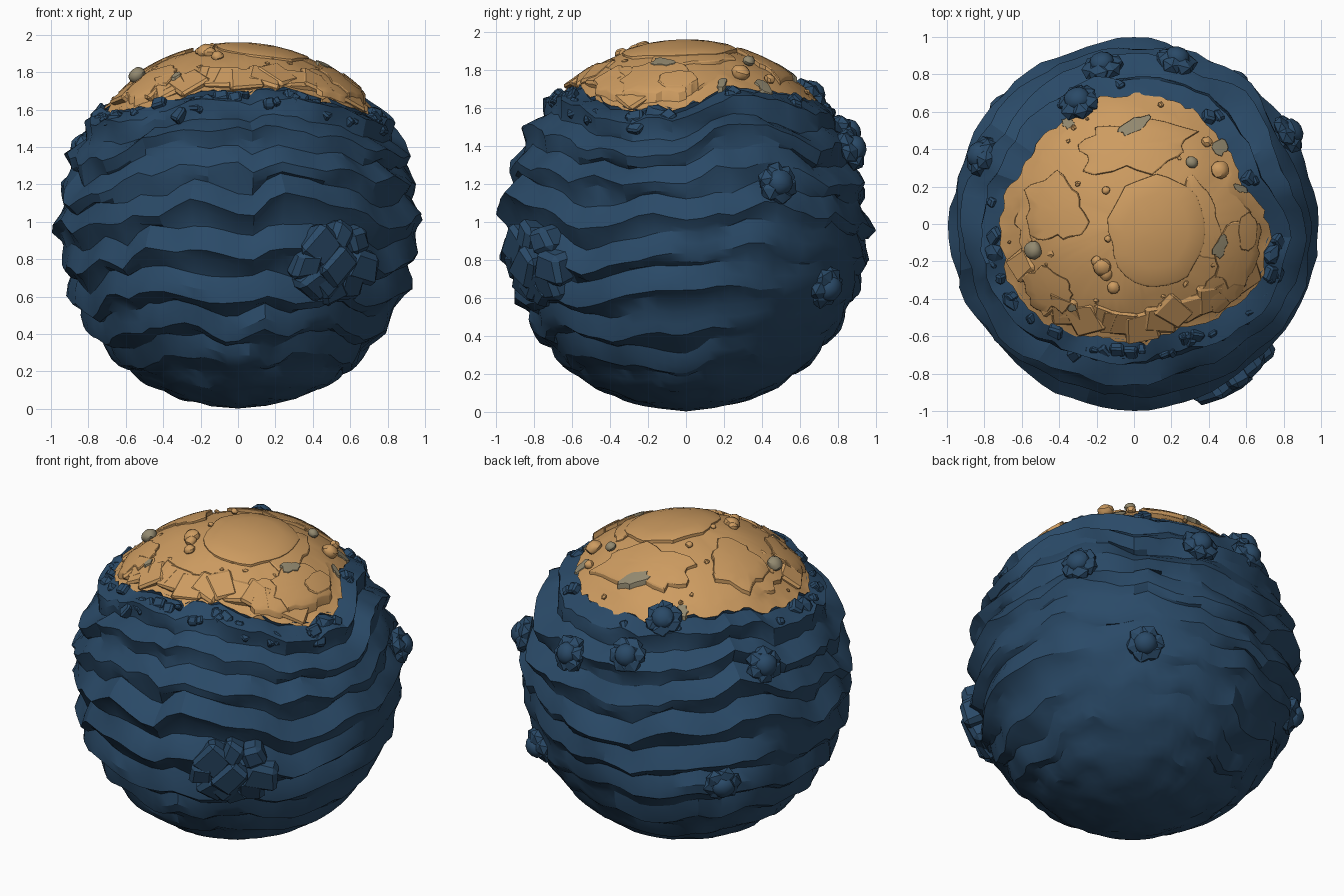
import bpy, bmesh, math, random
from mathutils import Vector, Matrix, noise

random.seed(7)
if "Cube" in bpy.data.objects:
    bpy.data.objects.remove(bpy.data.objects["Cube"])

CENTRE = Vector((0, 0, 1))
TAU = 2 * math.pi


def material(name, rgb):
    m = bpy.data.materials.new(name)
    m.use_nodes = True
    m.diffuse_color = (*rgb, 1)
    m.node_tree.nodes["Principled BSDF"].inputs["Base Color"].default_value = (*rgb, 1)
    return m


BLUE = material("deep_blue", (0.023, 0.068, 0.137))
TAN = material("sandy_tan", (0.61, 0.33, 0.118))
GREY = material("dusty_grey", (0.29, 0.25, 0.16))


def finish(bm, name, mat, angle=25):
    bmesh.ops.recalc_face_normals(bm, faces=bm.faces)
    bmesh.ops.translate(bm, verts=bm.verts, vec=CENTRE)
    mesh = bpy.data.meshes.new(name)
    bm.to_mesh(mesh)
    bm.free()
    mesh.materials.append(mat)
    ob = bpy.data.objects.new(name, mesh)
    bpy.context.collection.objects.link(ob)
    bpy.ops.object.select_all(action="DESELECT")
    bpy.context.view_layer.objects.active = ob
    ob.select_set(True)
    bpy.ops.object.shade_smooth_by_angle(angle=math.radians(angle))


def polar(r, theta, az):
    return Vector((math.sin(theta) * math.cos(az), math.sin(theta) * math.sin(az), math.cos(theta))) * r


def wobble(az, freq, seed):
    return noise.noise(Vector((math.cos(az) * freq, math.sin(az) * freq, seed)))


def around(count):
    return [TAU * i / count for i in range(count)]


def skin(bm, rings, caps=(None, None)):
    """Join closed rings of points with quads, with an optional point at each end."""
    rows = [[bm.verts.new(p) for p in ring] for ring in rings]
    n = len(rows[0])
    for a, b in zip(rows, rows[1:]):
        for i in range(n):
            j = (i + 1) % n
            bm.faces.new((a[i], a[j], b[j], b[i]))
    for point, row in zip(caps, (rows[0], rows[-1])):
        if point is not None:
            v = bm.verts.new(point)
            for i in range(n):
                bm.faces.new((v, row[i], row[(i + 1) % n]))


# Outline of the sandy cap: distance from the axis at even steps around it
OUTLINE = (.72, .6, .65, .69, .70, .68, .67, .67, .72, .73, .73, .65, .63, .61, .68, .73)


def cap_edge(az):
    f = (az % TAU) / TAU * len(OUTLINE)
    i = int(f)
    a, b = OUTLINE[i % 16], OUTLINE[(i + 1) % 16]
    r = a + (b - a) * (f - i) + 0.03 * wobble(az, 6, 3) + 0.025 * wobble(az, 13, 8)
    return math.asin(r / 0.94)


# Ridged body: each ridge is a valley, a long outward slope, a crest and an underside
RIDGES = 11
PROFILE = ((0.0, 0.0), (0.3, 0.5), (0.58, 1.0), (0.8, 0.4))
levels = [((k + t) / RIDGES, h) for k in range(RIDGES) for t, h in PROFILE][:-2]
body_az = around(72)
rings = [[polar(0.86, cap_edge(a) * 0.8, a) for a in body_az],
         [polar(0.938, cap_edge(a) * 0.985, a) for a in body_az]]
for u, h in levels:
    ring = []
    k = math.floor(u * RIDGES + 1e-6)
    for az in body_az:
        edge = cap_edge(az)
        fade = min(1, u * 5) * min(1, (1 - u) * 3)
        shift = 0.12 * wobble(az, 1.3, 20 + k * 0.15) + 0.1 * wobble(az, 4.2, 5 + k * 0.5)
        theta = edge + (math.pi - edge) * u + fade * shift
        # The back left side and the underside are worn smooth
        calm = 1 - 0.85 * max(0, math.cos(az - 0.85)) ** 3 * min(1, max(0, u * 3 - 0.4))
        fading = min(1, max(0.08, (1 - u) * 2.2 - 0.15))
        amp = 0.064 * calm * fading * max(0.2, 0.95 + 1.3 * wobble(az, 2.4, 40 + k * 2.3))
        base = 0.946 + 0.046 * min(1, max(0, u - 0.3) * 1.9)
        rough = noise.noise(polar(5.5, theta, az)) + 0.6 * noise.noise(polar(11, theta, az))
        r = base + amp * (h - 0.35) + 0.018 * rough * min(1, fade + 0.3)
        ring.append(polar(min(r, 1.0), theta, az))
    rings.append(ring)
bm = bmesh.new()
skin(bm, rings, (Vector((0, 0, 0.86)), Vector((0, 0, -0.998))))
finish(bm, "ridged_body", BLUE, 24)

# Sandy cap with a blocky cliff along the front
rings = []
for s, lift in ((.15, 1), (.3, 1), (.45, 1), (.6, 1), (.74, 1), (.85, 1), (.87, 0), (.93, 0), (1, 0)):
    ring = []
    for az in around(120):
        front = min(1, max(0, 0.35 - math.sin(az)) * 2)
        notch = 0.1 * noise.noise(Vector((round(az * 5.5) * 1.7, 0.3, 0.5))) * (0.7 < s < 0.9)
        r = 0.928 + 0.02 * front * lift + 0.012 * (1 - front) + 0.008 * wobble(az, 4 * s, 12 + s * 5)
        if s == 1:
            r = 0.942
        ring.append(polar(r, cap_edge(az) * (s + notch), az))
    rings.append(ring)
bm = bmesh.new()
skin(bm, rings, (Vector((0, 0, 0.945)), None))
finish(bm, "sandy_cap", TAN)


def on_sphere(x, y, r):
    return Vector((x, y, math.sqrt(max(0, r * r - x * x - y * y))))


def plate(name, x, y, w, d, turn, top, mat=TAN, jag=0.25, sides=28):
    """Irregular slab following the curve of the globe."""
    def ring(scale, r):
        pts = []
        for a in around(sides):
            k = scale * (1 + jag * wobble(a, 2.2, x * 9 + y * 5))
            p = Matrix.Rotation(turn, 2) @ Vector((w * k * math.cos(a), d * k * math.sin(a)))
            pts.append(on_sphere(x + p.x, y + p.y, r))
        return pts
    bm = bmesh.new()
    skin(bm, [ring(1.0, 0.915), ring(0.99, top - 0.004), ring(0.95, top), ring(0.65, top), ring(0.3, top)],
         (None, on_sphere(x, y, top)))
    finish(bm, name, mat)


# Rock slabs lying on the cap
plate("central_plate", 0.12, -0.04, 0.26, 0.3, 0, 0.961, jag=0.1)
plate("crescent_plate", 0.36, 0.02, 0.09, 0.24, 0.25, 0.954)
plate("back_plate", 0.0, 0.42, 0.29, 0.14, 0.1, 0.96, jag=0.5)
plate("right_plate", -0.41, 0.07, 0.15, 0.18, 0.2, 0.962, jag=0.5)
plate("left_plate", 0.56, -0.16, 0.12, 0.18, -0.3, 0.968, jag=0.4)
plate("left_crest", 0.61, -0.04, 0.05, 0.11, 0, 0.975)
plate("front_left_plate", 0.48, -0.33, 0.14, 0.09, 0.7, 0.96, jag=0.5)
plate("front_right_plate", -0.45, -0.36, 0.14, 0.11, -0.7, 0.962, jag=0.5)

# Thin dusty patches
for i, (x, y, w, d, turn, top) in enumerate((
        (0.0, 0.53, 0.085, 0.035, 0.4, 0.963), (0.46, -0.12, 0.035, 0.07, -0.4, 0.971),
        (0.46, 0.41, 0.04, 0.045, 0, 0.946), (-0.35, 0.54, 0.03, 0.03, 0, 0.946),
        (0.57, 0.19, 0.04, 0.02, -0.5, 0.95), (-0.33, -0.45, 0.025, 0.02, 0, 0.966))):
    plate(f"dusty_patch_{i + 1}", x, y, w, d, turn, top, GREY, jag=0.5, sides=14)


def rock(bm, pos, size, flat=0.7, detail=1, rough=0.2):
    """Faceted stone flattened along the surface direction."""
    rot = pos.normalized().to_track_quat("Z", "Y").to_matrix().to_4x4()
    spin = Matrix.Rotation(random.uniform(0, TAU), 4, "Z")
    made = bmesh.ops.create_icosphere(bm, subdivisions=detail, radius=size)["verts"]
    for v in made:
        v.co *= 1 + random.uniform(-rough, rough)
    bmesh.ops.transform(bm, verts=made, matrix=Matrix.Translation(pos) @ rot @ spin @ Matrix.Diagonal((1, 1, flat, 1)))


def block(bm, pos, size, flat):
    """Chipped slab with bevelled corners, lying on the surface."""
    rot = pos.normalized().to_track_quat("Z", "Y").to_matrix().to_4x4()
    spin = Matrix.Rotation(random.uniform(0, TAU), 4, "Z")
    made = bmesh.ops.create_cube(bm, size=1)["verts"]
    for v in made:
        v.co += Vector([random.uniform(-0.16, 0.16) for _ in range(3)])
    scale = Matrix.Diagonal((size * random.uniform(0.8, 1.2), size, flat, 1))
    bmesh.ops.transform(bm, verts=made, matrix=Matrix.Translation(pos) @ rot @ spin @ scale)
    edges = {e for v in made for e in v.link_edges}
    bmesh.ops.bevel(bm, geom=list(edges), offset=min(size, flat) * 0.2, segments=1, affect="EDGES")


# Round boulders, each nested in a lobed collar
BOULDERS = ((-.17, .85, .47), (.23, .89, .39), (-.30, .66, .67), (-.83, .37, .40),
            (.82, .48, .20), (.54, .75, -.35), (-.71, .63, -.33))
bm = bmesh.new()
for spot in BOULDERS:
    out = Vector(spot).normalized()
    side = out.orthogonal().normalized()
    rock(bm, out * 1.005, 0.07, 0.75, 2, 0.05)
    for a in around(6):
        rock(bm, out * 0.975 + Matrix.Rotation(a, 3, out) @ side * 0.057, 0.064, 0.75, 1, 0.06)
finish(bm, "collared_boulders", BLUE, 30)

# Large cluster of angular slabs on the front left
bm = bmesh.new()
hub = Vector((0.53, -0.81, -0.23)).normalized()
side = hub.orthogonal().normalized()
for a in around(8):
    arm = Matrix.Rotation(a, 3, hub) @ side
    block(bm, hub * 0.95 + arm * random.uniform(0.13, 0.18), random.uniform(0.15, 0.19), 0.14)
block(bm, hub * 1.0, 0.22, 0.13)
block(bm, hub * 1.01 + Vector((-0.08, 0, -0.06)), 0.19, 0.12)
finish(bm, "rock_cluster", BLUE, 20)

# Loose stones below the rim of the cap, thickest along the front
bm = bmesh.new()
for i in range(42):
    az = random.uniform(math.pi, TAU) if i < 34 else random.uniform(0, math.pi)
    block(bm, polar(0.948, cap_edge(az) + random.uniform(0.04, 0.15), az), random.uniform(0.035, 0.08), 0.055)
for az in (-0.22, 3.35, 3.7):
    rock(bm, polar(0.95, cap_edge(az) + 0.07, az), 0.06, 0.7)
finish(bm, "rim_stones", BLUE, 20)

# Pebbles and knobs on the cap
bm = bmesh.new()
for x, y, size in ((-.17, -.23, .05), (-.15, -.27, .035), (-.2, -.2, .03), (.46, .29, .05),
                   (-.11, -.34, .035), (.39, .44, .03), (-.15, .18, .022), (-.14, -.08, .018)):
    rock(bm, on_sphere(x, y, 0.955), size, 0.8, 2, 0.08)
for i in range(30):
    az, s = random.uniform(0, TAU), random.uniform(0.5, 0.93)
    rock(bm, polar(0.945, cap_edge(az) * s, az), random.uniform(0.01, 0.022))
finish(bm, "cap_pebbles", TAN, 30)

# Broad blocks along the front cliff
bm = bmesh.new()
for i in range(14):
    az = math.radians(200 + i * 10.5)
    block(bm, polar(0.92, cap_edge(az) * random.uniform(0.8, 0.86), az), random.uniform(0.14, 0.18), 0.07)
finish(bm, "cliff_blocks", TAN, 20)

# Grey stones
bm = bmesh.new()
for x, y, size in ((-.54, -.14, .05), (.31, .33, .033)):
    rock(bm, on_sphere(x, y, 0.962), size, 0.8, 2, 0.08)
finish(bm, "grey_stones", GREY, 30)
